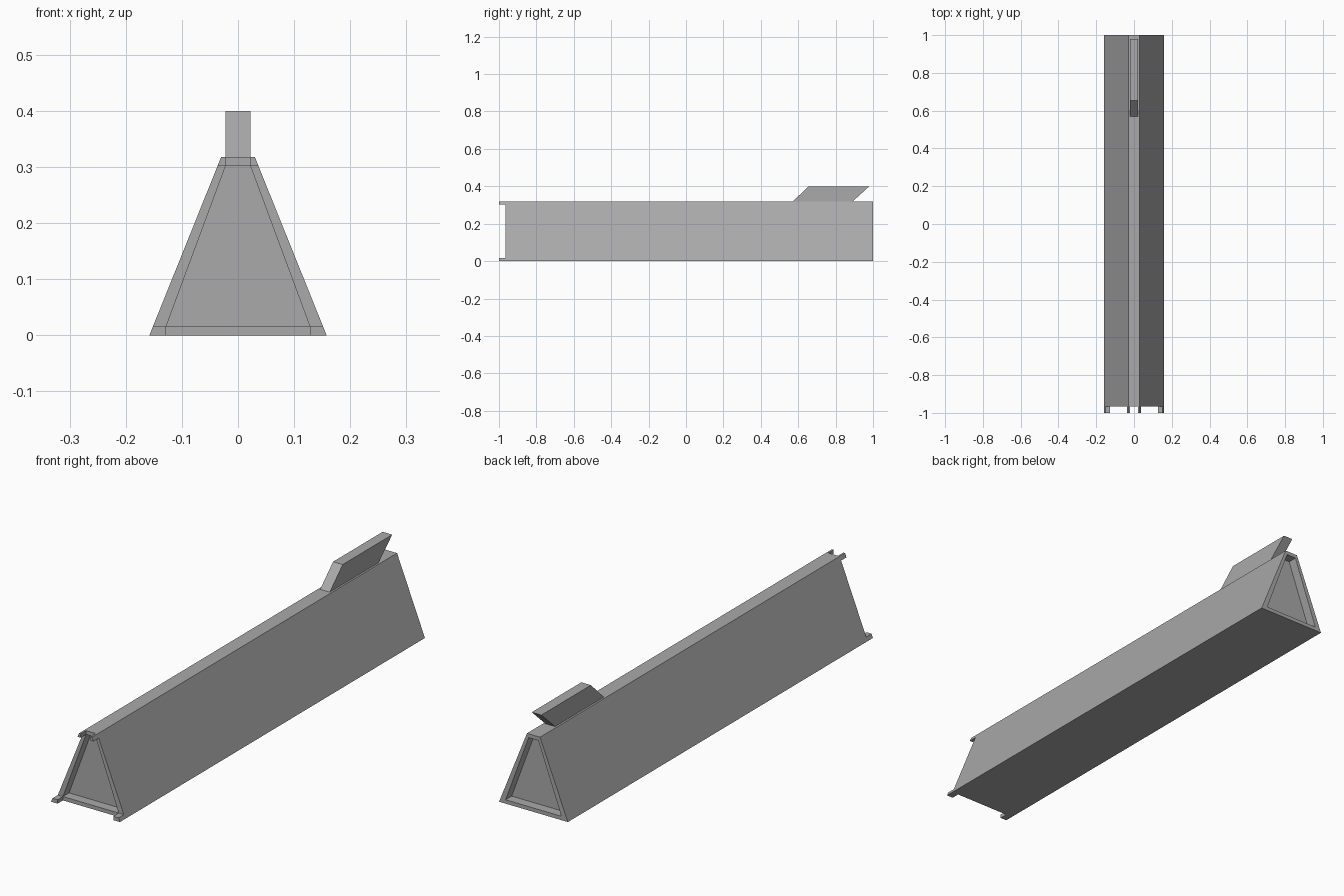
import bpy
import bmesh

cube = bpy.data.objects.get("Cube")
if cube:
    bpy.data.objects.remove(cube, do_unlink=True)

grey = bpy.data.materials.new("plain grey")
grey.use_nodes = True
GREY = (0.4, 0.4, 0.4, 1)
grey.diffuse_color = GREY
grey.node_tree.nodes["Principled BSDF"].inputs["Base Color"].default_value = GREY

FRONT, BACK = -0.965, 1.0
RECESS = 0.04
OUTER = [(-0.158, 0), (0.158, 0), (0.03, 0.318), (-0.03, 0.318)]
INNER = [(-0.128, 0.016), (0.128, 0.016), (0.022, 0.302), (-0.022, 0.302)]


def finish(name, bm):
    bmesh.ops.recalc_face_normals(bm, faces=bm.faces)
    mesh = bpy.data.meshes.new(name)
    bm.to_mesh(mesh)
    bm.free()
    mesh.materials.append(grey)
    obj = bpy.data.objects.new(name, mesh)
    bpy.context.collection.objects.link(obj)
    return obj


def prism(name, lower, upper):
    """Join two matching outlines into a closed solid."""
    bm = bmesh.new()
    a = [bm.verts.new(p) for p in lower]
    b = [bm.verts.new(p) for p in upper]
    bm.faces.new(a)
    bm.faces.new(b)
    for i in range(len(a)):
        j = (i + 1) % len(a)
        bm.faces.new((a[i], a[j], b[j], b[i]))
    return finish(name, bm)


def at(section, y):
    return [(x, y, z) for x, z in section]


# Long body: outer skin, end rims and recessed end panels
bm = bmesh.new()
rings = [[bm.verts.new(p) for p in at(s, y)] for s, y in (
    (INNER, FRONT + RECESS), (INNER, FRONT), (OUTER, FRONT),
    (OUTER, BACK), (INNER, BACK), (INNER, BACK - RECESS))]
for a, b in zip(rings, rings[1:]):
    for i in range(4):
        j = (i + 1) % 4
        bm.faces.new((a[i], a[j], b[j], b[i]))
bm.faces.new(rings[0])
bm.faces.new(rings[-1])
finish("body", bm)

# Four corner tabs projecting from the front rim
BOTTOM_TAB = [(0.128, 0), (0.158, 0), (0.1516, 0.016), (0.128, 0.016)]
TOP_TAB = [(0.022, 0.302), (0.0364, 0.302), (0.03, 0.318), (0.022, 0.318)]
for side, sign in (("left", 1), ("right", -1)):
    for level, section in (("bottom", BOTTOM_TAB), ("top", TOP_TAB)):
        shape = [(sign * x, z) for x, z in section]
        prism(f"{level}_{side}_tab", at(shape, -1.0), at(shape, FRONT))

# Slanted fin on the top ridge
W = 0.022
FIN = [(0.57, 0.318), (0.89, 0.318), (0.98, 0.4), (0.655, 0.4)]
prism("top_fin", [(-W, y, z) for y, z in FIN], [(W, y, z) for y, z in FIN])
